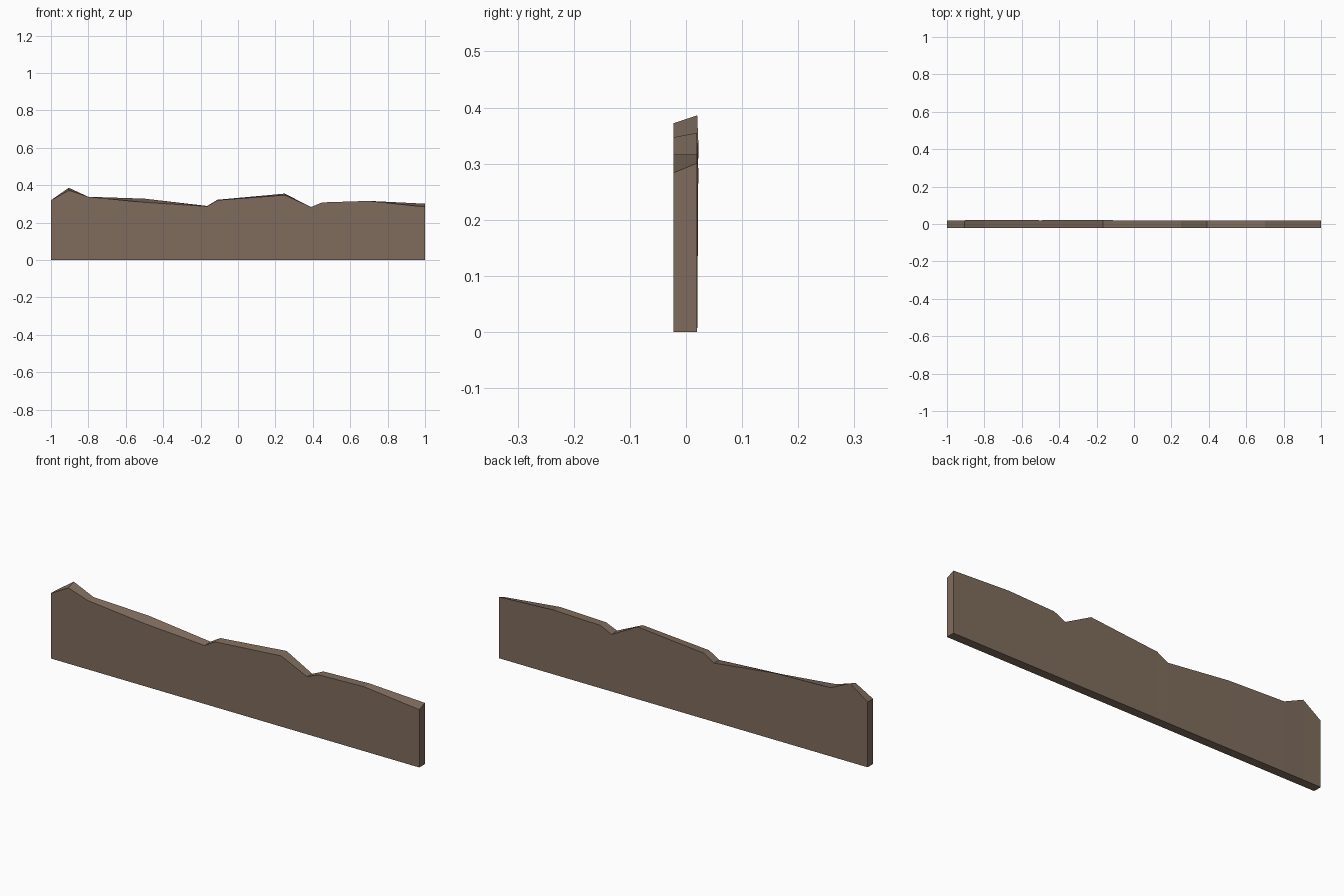
import bpy, bmesh

if "Cube" in bpy.data.objects:
    bpy.data.objects.remove(bpy.data.objects["Cube"])

# Uneven top edge: x, front height, back height, back y
profile = [
    (-1.00, 0.320, 0.320, 0.020),
    (-0.905, 0.372, 0.386, 0.020),
    (-0.80, 0.338, 0.338, 0.022),
    (-0.50, 0.308, 0.328, 0.020),
    (-0.165, 0.287, 0.289, 0.022),
    (-0.11, 0.320, 0.322, 0.020),
    (0.25, 0.347, 0.355, 0.020),
    (0.39, 0.283, 0.280, 0.020),
    (0.45, 0.308, 0.308, 0.020),
    (0.70, 0.316, 0.316, 0.020),
    (1.00, 0.284, 0.301, 0.020),
]
FRONT_Y = -0.0225

wood = bpy.data.materials.new("weathered_brown")
wood.diffuse_color = (0.215, 0.152, 0.110, 1)
wood.use_nodes = True
wood.node_tree.nodes["Principled BSDF"].inputs["Base Color"].default_value = wood.diffuse_color

# Wall plank: one four-cornered section per profile point, bridged with quads
bm = bmesh.new()
sections = []
for x, zf, zb, yb in profile:
    corners = [(x, FRONT_Y, 0), (x, 0.020, 0), (x, yb, zb), (x, FRONT_Y, zf)]
    sections.append([bm.verts.new(c) for c in corners])
for a, b in zip(sections, sections[1:]):
    for i in range(4):
        j = (i + 1) % 4
        bm.faces.new((a[i], a[j], b[j], b[i]))

# End caps
bm.faces.new(sections[0])
bm.faces.new(sections[-1])
bmesh.ops.recalc_face_normals(bm, faces=bm.faces[:])

mesh = bpy.data.meshes.new("broken_wall")
bm.to_mesh(mesh)
bm.free()
mesh.materials.append(wood)
bpy.context.collection.objects.link(bpy.data.objects.new("broken_wall", mesh))
